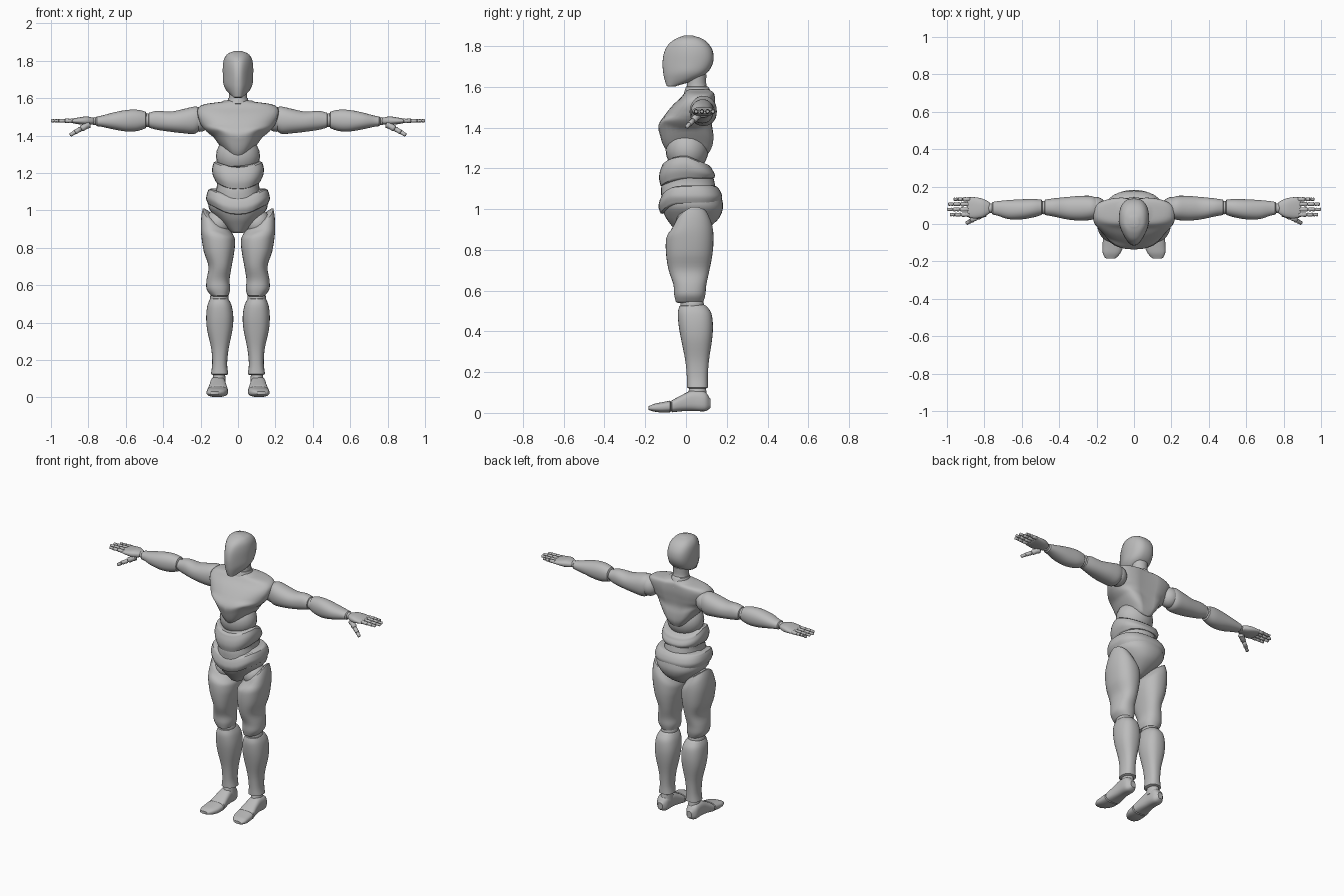
import bpy, bmesh, math
from mathutils import Vector

grey = bpy.data.materials.new("plain grey")
grey.diffuse_color = (0.5, 0.5, 0.5, 1)


def clamp(v):
    return max(0.0, min(1.0, v))


def finish(name, bm, mirror, angle=38):
    bmesh.ops.recalc_face_normals(bm, faces=bm.faces)
    me = bpy.data.meshes.new(name)
    bm.to_mesh(me)
    bm.free()
    me.materials.append(grey)
    ob = bpy.data.objects.new(name, me)
    bpy.context.collection.objects.link(ob)
    bpy.ops.object.select_all(action='DESELECT')
    ob.select_set(True)
    bpy.context.view_layer.objects.active = ob
    bpy.ops.object.shade_smooth_by_angle(angle=math.radians(angle))
    if mirror:
        m = ob.modifiers.new("mirror", 'MIRROR')
        m.use_mirror_merge = False
    return ob


def smooth_rows(rows, n):
    out = []
    for i in range(len(rows) - 1):
        p = [rows[max(0, min(len(rows) - 1, i + k))] for k in (-1, 0, 1, 2)]
        for s in range(n):
            t = s / n
            out.append([0.5 * (2 * b + (c - a) * t + (2 * a - 5 * b + 4 * c - d) * t * t
                        + (3 * b - a - 3 * c + d) * t ** 3) for a, b, c, d in zip(*p)])
    return out + [list(rows[-1])]


def loft(name, axis, rows, power=2.3, warp=None, mirror=False, sides=32, n=4, rim=0.006):
    """Rows are (t, a min, a max, b min, b max) along the axis; rings are superellipses."""
    rings = smooth_rows(rows, n)
    for end, other in ((0, 1), (-1, -2)):            # softly rounded rims
        t, a0, a1, b0, b1 = rings[end]
        step = math.copysign(rim, t - rings[other][0])
        ia, ib = min(0.012, (a1 - a0) * 0.12), min(0.012, (b1 - b0) * 0.12)
        cap = [t + step, a0 + ia, a1 - ia, b0 + ib, b1 - ib]
        rings = [cap] + rings if end == 0 else rings + [cap]
    bm = bmesh.new()
    loops = []
    for t, a0, a1, b0, b1 in rings:
        loop = []
        for k in range(sides):
            u = 2 * math.pi * k / sides
            c, s = math.cos(u), math.sin(u)
            ca = math.copysign(abs(c) ** (2 / power), c)
            sb = math.copysign(abs(s) ** (2 / power), s)
            a = (a0 + a1) / 2 + (a1 - a0) / 2 * ca
            b = (b0 + b1) / 2 + (b1 - b0) / 2 * sb
            co = {'x': (t, a, b), 'y': (a, t, b), 'z': (a, b, t)}[axis]
            if warp:
                co = warp(*co)
            loop.append(bm.verts.new(co))
        loops.append(loop)
    for l0, l1 in zip(loops, loops[1:]):
        for k in range(sides):
            j = (k + 1) % sides
            bm.faces.new((l0[k], l0[j], l1[j], l1[k]))
    bm.faces.new(loops[0])
    bm.faces.new(loops[-1])
    return finish(name, bm, mirror)


def centred(rows):
    return [(z, -w, w, y0, y1) for z, w, y0, y1 in rows]


def ball(name, centre, size, mirror=False):
    bm = bmesh.new()
    bmesh.ops.create_uvsphere(bm, u_segments=24, v_segments=12, radius=1)
    for v in bm.verts:
        v.co = Vector(centre) + Vector(v.co[i] * size[i] for i in range(3))
    return finish(name, bm, mirror)


def bone(name, p0, p1, r0, r1):
    """Rounded finger segment between two points."""
    p0, p1 = Vector(p0), Vector(p1)
    q = (p1 - p0).to_track_quat('Z', 'Y')
    length = (p1 - p0).length
    bm = bmesh.new()
    prof = [(0, .5), (.12, .95), (.5, .85), (.88, 1), (1, .5)]
    loops = []
    for f, k in prof:
        r = (r0 + (r1 - r0) * f) * k
        loops.append([bm.verts.new(p0 + q @ Vector((r * math.cos(i * math.pi / 5),
                      r * math.sin(i * math.pi / 5), f * length))) for i in range(10)])
    for l0, l1 in zip(loops, loops[1:]):
        for i in range(10):
            bm.faces.new((l0[i], l0[(i + 1) % 10], l1[(i + 1) % 10], l1[i]))
    bm.faces.new(loops[0])
    bm.faces.new(loops[-1])
    return finish(name, bm, True, 60)


# Head: deep skull with a face that narrows to a wedge
def head_warp(x, y, z):
    return x * (1 - 0.45 * clamp((-0.0 - y) / 0.11)), y, z


loft("head", 'z', centred([(1.605, .035, -.095, -.045), (1.635, .06, -.105, .05),
     (1.67, .077, -.112, .105), (1.72, .081, -.115, .133), (1.77, .081, -.107, .133),
     (1.81, .074, -.085, .112), (1.836, .056, -.05, .08), (1.848, .03, -.02, .045)]),
     2.6, head_warp, rim=.003)
loft("neck", 'z', centred([(1.54, .07, -.01, .13), (1.58, .055, 0, .115),
     (1.61, .048, .005, .10), (1.66, .05, .005, .10)]), 2)
loft("collar", 'z', centred([(1.57, .06, -.01, .125), (1.60, .052, 0, .11)]), 2)


# Chest: broad shoulders, tapered front, pointed lower edge and spine groove
def chest_warp(x, y, z):
    z += 0.09 * clamp((1.46 - z) / 0.18) * clamp(abs(x) / 0.13) ** 1.5
    if y > 0.06:
        y -= 0.014 * math.exp(-(x / 0.03) ** 2)
    return x * (1 - 0.25 * clamp((0.0 - y) / 0.13)), y, z


loft("chest", 'z', centred([(1.275, .075, -.085, .125), (1.31, .12, -.11, .137),
     (1.36, .155, -.127, .137), (1.41, .182, -.135, .13), (1.46, .20, -.105, .135),
     (1.51, .217, -.065, .142), (1.545, .215, -.028, .143), (1.567, .18, -.01, .14),
     (1.58, .09, .0, .13)]), 2.7, chest_warp)
ball("abdomen", (0, .005, 1.29), (.118, .105, .11))


# Waist plates dip at the front centre
def dip(amount):
    def warp(x, y, z):
        return x, y, z - amount * clamp(-y / 0.12) * clamp(1 - (x / 0.15) ** 2)
    return warp


def belly_warp(x, y, z):
    x, y, z = dip(0.04)(x, y, z)
    return x, y, z - 0.06 * clamp((z - 1.15) / 0.1) * clamp(y / 0.14)


loft("belly_plate", 'z', centred([(1.155, .12, -.125, .138), (1.19, .135, -.132, .142),
     (1.225, .138, -.128, .137), (1.258, .13, -.115, .125)]), 2.4, belly_warp)
loft("waist", 'z', centred([(1.04, .13, -.12, .145), (1.10, .118, -.122, .145),
     (1.14, .113, -.115, .138), (1.19, .12, -.11, .125)]), 2.2)
# Pelvis: belt and the narrowing lower body
loft("hip_belt", 'z', centred([(1.03, .158, -.125, .17), (1.06, .17, -.135, .178),
     (1.09, .166, -.13, .168), (1.11, .158, -.122, .152)]), 2.5, dip(0.05))
loft("pelvis", 'z', centred([(.885, .038, -.045, .07), (.92, .075, -.072, .125),
     (.96, .115, -.10, .165), (1.01, .155, -.12, .182), (1.06, .158, -.12, .175)]), 2.3)
ball("hip_joint", (.105, .025, .93), (.07, .075, .075), True)


# Legs
def thigh_warp(x, y, z):
    z += 0.75 * (x - .125) * clamp((z - .78) / .18)
    z -= 0.05 * clamp((z - .85) / .1) * clamp((.03 - y) / .1)
    return x, y, z


loft("thigh", 'z', [(.545, .05, .145, -.05, .085), (.58, .042, .168, -.058, .095),
     (.63, .045, .168, -.062, .10), (.70, .034, .158, -.085, .115),
     (.78, .02, .183, -.098, .13), (.86, .016, .198, -.098, .135),
     (.92, .02, .197, -.085, .13), (.965, .045, .188, -.055, .11)], 2.3, thigh_warp, True)
ball("knee_joint", (.1, .03, .53), (.05, .058, .05), True)
loft("shin", 'z', [(.125, .052, .145, .005, .108), (.18, .058, .138, .004, .107),
     (.26, .05, .143, -.004, .113), (.36, .03, .165, -.024, .128),
     (.43, .025, .17, -.036, .132), (.49, .034, .164, -.04, .124),
     (.525, .05, .15, -.032, .10)], 2.4, mirror=True)
loft("ankle", 'z', [(.07, .065, .14, .005, .105), (.14, .07, .13, .02, .095)], 2, mirror=True)
loft("foot", 'y', [(.115, .085, .13, .02, .075), (.09, .07, .148, .008, .105),
     (.03, .066, .15, .01, .11), (-.02, .06, .155, .008, .088),
     (-.068, .053, .165, .003, .062)], 2.8, mirror=True)
loft("toe", 'y', [(-.078, .053, .166, .003, .06), (-.12, .058, .168, .002, .052),
     (-.155, .072, .167, .006, .045), (-.178, .092, .157, .012, .035)], 2.6, mirror=True)

# Arms, reaching straight out to the sides
ball("shoulder_joint", (.205, .085, 1.485), (.06, .06, .065), True)
loft("upper_arm", 'x', [(.195, .035, .135, 1.44, 1.545), (.23, .022, .15, 1.41, 1.555),
     (.29, .018, .15, 1.412, 1.542), (.36, .025, .144, 1.42, 1.528),
     (.43, .04, .137, 1.43, 1.532), (.475, .048, .13, 1.442, 1.522)], 2.2, mirror=True)
ball("elbow_joint", (.483, .088, 1.482), (.035, .036, .036), True)
loft("forearm", 'x', [(.495, .048, .13, 1.438, 1.528), (.54, .035, .134, 1.424, 1.538),
     (.60, .025, .132, 1.422, 1.536), (.67, .026, .128, 1.434, 1.522),
     (.73, .045, .122, 1.447, 1.506), (.755, .05, .118, 1.45, 1.502)], 2.2, mirror=True)
ball("wrist_joint", (.765, .085, 1.477), (.028, .026, .021), True)
loft("palm", 'x', [(.775, .055, .118, 1.46, 1.495), (.81, .035, .135, 1.456, 1.502),
     (.85, .03, .143, 1.46, 1.497), (.885, .034, .143, 1.466, 1.49)], 2.5, mirror=True)

# Fingers: three segments each
for i, (y, tip) in enumerate([(.05, .985), (.078, 1.0), (.106, .994), (.132, .965)]):
    xs = [.875, .875 + (tip - .875) * .45, .875 + (tip - .875) * .75, tip]
    for j in range(3):
        bone(f"finger_{i + 1}_{j + 1}", (xs[j], y, 1.479), (xs[j + 1], y, 1.479),
             .013 - .0015 * j, .012 - .0015 * j)
# Thumb
thumb = [(.795, .06, 1.462), (.84, .035, 1.435), (.872, .017, 1.418), (.897, .003, 1.402)]
for j in range(3):
    bone(f"thumb_{j + 1}", thumb[j], thumb[j + 1], (.022, .015, .013)[j], (.016, .013, .01)[j])
